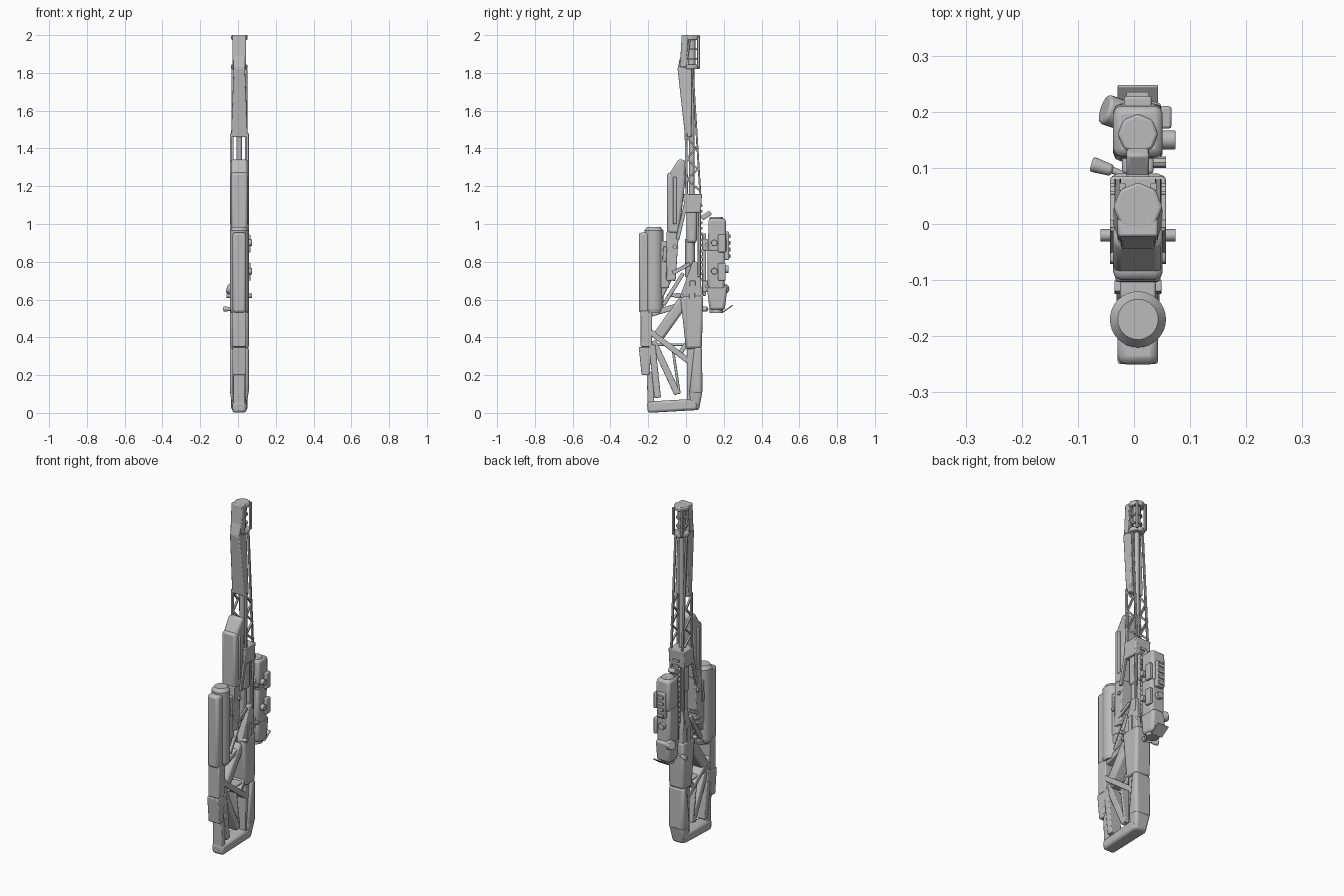
import bpy, bmesh, math
from mathutils import Vector, Matrix

if "Cube" in bpy.data.objects:
    bpy.data.objects.remove(bpy.data.objects["Cube"])

# Centre lines, half-widths and edge roundings shared by the parts
AXIS = 0.007
BORE, DRUM, SCOPE = 0.03, -0.17, 0.16
WIDE, BODY, SLIM, THIN, PLATE = 0.05, 0.044, 0.036, 0.02, 0.006
CRISP, SOFT, ROUND = 0.002, 0.005, 0.014
SIDES = (-1, 1)
parts = []

grey = bpy.data.materials.new("gunmetal_grey")
grey.use_nodes = True
COLOUR = (0.5, 0.5, 0.5, 1)
grey.diffuse_color = COLOUR
grey.node_tree.nodes["Principled BSDF"].inputs["Base Color"].default_value = COLOUR


def finish(name, bm, bevel):
    """Turn a bmesh into a grey object with softened edges."""
    bmesh.ops.recalc_face_normals(bm, faces=bm.faces)
    mesh = bpy.data.meshes.new(name)
    bm.to_mesh(mesh)
    bm.free()
    mesh.materials.append(grey)
    ob = bpy.data.objects.new(name, mesh)
    bpy.context.collection.objects.link(ob)
    if bevel:
        mod = ob.modifiers.new("soft_edges", "BEVEL")
        mod.width, mod.segments, mod.limit_method = bevel, 2, "ANGLE"
    parts.append(ob)


def limb(name, start, end, width, half, end_width=None, end_half=None, x=0, bevel=SOFT):
    """Tapered block between two (y, z) points, with half-widths along x."""
    start, end = Vector(start), Vector(end)
    across = (end - start).normalized().orthogonal() / 2
    bm = bmesh.new()
    rings = []
    for point, w, h in ((start, width, half), (end, end_width or width, end_half or half)):
        corners = [(-h, -w), (h, -w), (h, w), (-h, w)]
        rings.append([bm.verts.new((AXIS + x + cx, *(point + across * cw))) for cx, cw in corners])
    low, high = rings
    bm.faces.new(low)
    bm.faces.new(high)
    for i in range(len(low)):
        bm.faces.new((low[i - 1], low[i], high[i], high[i - 1]))
    finish(name, bm, bevel)


def block(name, y, bottom, top, depth, half, **options):
    """Upright limb centred on y."""
    limb(name, (y, bottom), (y, top), depth, half, **options)


def pair(name, start, end, width, x, half=PLATE, bevel=CRISP):
    """The same limb on the left and the right."""
    for side, label in zip(SIDES, ("right", "left")):
        limb(f"{label}_{name}", start, end, width, half, x=side * x, bevel=bevel)


def rod(name, start, end, radius, end_radius=None, sides=24, bevel=0):
    """Cylinder or cone between two points, with x measured from the centre plane."""
    start, end = Vector(start), Vector(end)
    along = end - start
    place = Matrix.Translation((start + end) / 2 + Vector((AXIS, 0, 0)))
    turn = along.to_track_quat("Z", "Y").to_matrix().to_4x4()
    bm = bmesh.new()
    bmesh.ops.create_cone(bm, cap_ends=True, segments=sides, radius1=radius,
                          radius2=end_radius or radius, depth=along.length, matrix=place @ turn)
    finish(name, bm, bevel)


def upright(name, y, bottom, top, radius, **options):
    rod(name, (0, y, bottom), (0, y, top), radius, **options)


# Barrel and muzzle cage
upright("barrel", BORE, 0.85, 1.9, ROUND)
upright("muzzle_core", BORE, 1.83, 1.99, THIN, sides=12)
for z in (1.82, 1.975):
    upright("muzzle_ring", BORE, z, z + 0.025, BODY, sides=8, bevel=SOFT)
for z in (1.87, 1.92):
    upright("muzzle_baffle", BORE, z, z + 0.01, 0.03, sides=12)
for side in SIDES:
    pair("muzzle_post", (BORE + side * SLIM, 1.83), (BORE + side * SLIM, 1.99), ROUND, x=0.028)
pair("muzzle_side_bar", (0, 1.84), (0.02, 1.98), 0.01, x=0.03)
limb("muzzle_front_plate", (-0.015, 1.83), (-0.005, 2), 0.035, SLIM)

# Barrel fin with its open lattice
limb("barrel_fin", (0.013, 1.46), (-0.008, 1.83), 0.035, BODY, end_width=0.075, end_half=0.03)
limb("fin_tip", (-0.02, 1.82), (-0.005, 1.95), WIDE, 0.03, end_width=THIN)
pair("lattice_rear_rail", (0.078, 1.12), (0.035, 1.82), 0.01, x=SLIM)
pair("lattice_front_rail", (0.004, 1.1), (0, 1.48), ROUND, x=BODY)
heights = [1.18 + i * 0.056 for i in range(6)]
for i, z in enumerate(heights[:-1]):
    front, rear = 0.005, 0.07 - i * 0.005
    ends = (rear, front) if i % 2 == 0 else (front, rear)
    pair("lattice_strut", (ends[0], z), (ends[1], heights[i + 1]), 0.01, x=BODY)

# Fore housing
limb("fore_housing", (-0.068, 0.95), (-0.05, 1.27), 0.065, BODY, end_width=0.1, bevel=ROUND)
limb("housing_nose", (-0.05, 1.24), (-0.018, 1.34), 0.095, BODY, end_width=0.04, bevel=ROUND)
limb("housing_rib", (-0.06, 1), (-0.06, 1.25), THIN, WIDE)
limb("lower_housing", (-0.08, 0.7), (-0.07, 0.96), WIDE, 0.04, end_width=0.065)
pair("housing_brace", (-0.045, 0.92), (0, 1.11), THIN, x=BODY)
pair("lower_brace", (-0.07, 0.74), (0.02, 0.79), THIN, x=SLIM)

# Receiver
limb("receiver_collar", (0.035, 1.06), (0.035, 1.16), 0.085, WIDE, end_width=0.1)
block("receiver", BORE, 0.9, 1.1, 0.055, SLIM, bevel=ROUND)
upright("receiver_tube", 0.022, 0.72, 0.92, 0.026)
block("top_rail", 0.07, 0.7, 1.12, THIN, 0.025)
for i in range(14):
    z = 0.7 + i * 0.03
    block("rail_tooth", 0.083, z, z + ROUND, 0.01, THIN, bevel=0)
pair("receiver_side_rail", (0.068, 0.72), (0.072, 1.1), ROUND, x=0.04)
limb("rear_receiver", (0.042, 0.34), (0.03, 0.62), 0.085, WIDE, end_width=0.12, bevel=ROUND)
limb("receiver_neck", (0.025, 0.6), (0.055, 0.8), 0.12, BODY, end_width=0.04)
pair("receiver_panel", (0.025, 0.45), (0.035, 0.7), 0.03, x=BODY)
for name, y, z, reach in (("receiver", -0.02, 0.62, 0.067), ("housing", -0.06, 0.88, WIDE)):
    rod(f"{name}_pin", (-reach, y, z), (reach, y, z), 0.011, sides=12)
rod("bolt_handle", (-0.02, 0.085, 0.55), (-0.055, 0.1, 0.55), PLATE)
rod("bolt_knob", (-0.045, 0.095, 0.55), (-0.083, 0.107, 0.55), 0.01, end_radius=ROUND, bevel=SOFT)

# Magazine drum and its mount
upright("drum", DRUM, 0.55, 0.965, WIDE, sides=32)
upright("drum_cap", DRUM, 0.965, 0.985, WIDE, end_radius=SLIM, sides=32)
upright("drum_base", DRUM, 0.53, 0.55, BODY, end_radius=WIDE, sides=32)
block("drum_front_shell", -0.22, 0.53, 0.955, 0.06, SLIM, bevel=ROUND)
block("drum_mount", -0.115, 0.66, 0.91, WIDE, 0.032)
pair("mount_clip", (-0.115, 0.8), (-0.11, 0.88), THIN, x=SLIM)
limb("mount_arm", (-0.14, 0.62), (-0.08, 0.74), 0.04, 0.028)

# Grip, trigger and front of the stock
limb("grip", (-0.15, 0.4), (-0.015, 0.59), 0.06, SLIM, bevel=ROUND)
limb("grip_upper_arm", (-0.12, 0.57), (-0.015, 0.74), THIN, 0.03)
block("grip_guard", -0.21, 0.35, 0.54, 0.06, SLIM)
limb("guard_bridge", (-0.2, 0.52), (-0.03, 0.57), 0.03, 0.03)
limb("trigger", (-0.1, 0.625), (-0.03, 0.62), 0.01, ROUND, end_width=0.03)
block("front_block", -0.215, 0.2, 0.35, 0.04, SLIM, end_width=0.07)
limb("front_post", (-0.185, 0.01), (-0.19, 0.22), 0.035, 0.03)

# Butt, cheek pad and spine
limb("butt", (-0.205, 0.03), (0.06, 0.045), 0.06, SLIM, end_half=BODY, bevel=ROUND)
limb("cheek_pad", (0.043, 0.015), (0.053, 0.12), WIDE, SLIM, end_width=0.07, end_half=WIDE, bevel=ROUND)
limb("cheek_pad_upper", (0.052, 0.1), (0.065, 0.35), 0.07, WIDE, end_width=0.04, bevel=ROUND)
block("stock_spine", BORE, 0.05, 0.48, 0.05, SLIM)

# Open struts of the stock
limb("stock_cross_strut", (-0.19, 0.43), (0.02, 0.27), 0.03, SLIM)
limb("stock_rear_strut", (-0.175, 0.38), (-0.045, 0.1), 0.035, 0.03)
limb("stock_front_strut", (-0.18, 0.36), (-0.15, 0.08), 0.035, SLIM)
limb("stock_inner_strut", (-0.07, 0.34), (-0.035, 0.1), ROUND, 0.03)
limb("stock_corner_strut", (-0.03, 0.32), (0.03, 0.4), 0.025, SLIM)
limb("stock_level_strut", (-0.15, 0.36), (0.01, 0.36), ROUND, 0.03)

# Scope on its mounts
block("scope_base", 0.096, 0.62, 0.95, THIN, THIN)
for z in (0.64, 0.86):
    block("scope_mount", 0.11, z, z + 0.06, 0.04, 0.028)
    rod("mount_screw", (THIN, 0.11, z + 0.03), (WIDE, 0.11, z + 0.03), 0.01, sides=8)
block("scope_hood", SCOPE + SOFT, 0.85, 1.03, 0.1, BODY, end_width=0.09, bevel=ROUND)
upright("scope_lens_rim", SCOPE, 1.02, 1.037, SLIM, sides=8, bevel=SOFT)
block("scope_body", SCOPE, 0.65, 0.87, 0.09, BODY, bevel=ROUND)
block("scope_rear", SCOPE + SOFT, 0.545, 0.67, 0.08, BODY, end_width=0.11, bevel=ROUND)
upright("eyepiece", SCOPE, 0.53, 0.56, SLIM)
block("scope_back_plate", 0.214, 0.81, 0.96, 0.028, 0.025)
for i in range(4):
    z = 0.82 + i * 0.035
    block("scope_rib", 0.228, z, z + THIN, ROUND, THIN, bevel=CRISP)
for z in (0.75, 0.9):
    rod("side_knob", (SLIM, 0.15, z), (0.067, 0.15, z), 0.017, sides=16, bevel=CRISP)
    block("side_box", 0.19, z - WIDE, z + BODY, 0.04, 0.01, x=WIDE)
rod("focus_dial", (-0.03, 0.195, 0.65), (-0.06, 0.205, 0.66), 0.027, bevel=SOFT)
rod("top_turret", (0, 0.19, 0.76), (0, 0.225, 0.76), THIN, sides=16, bevel=CRISP)
limb("eyepiece_flap", (0.19, 0.53), (0.247, 0.57), PLATE, SLIM, bevel=CRISP)
limb("sight_catch", (0.085, 1.03), (0.13, 1.06), 0.025, THIN)
rod("rear_button", (0, 0.08, 0.55), (0, 0.11, 0.55), ROUND, sides=12)

# Smooth shading with sharp edges kept
bpy.ops.object.select_all(action="DESELECT")
for ob in parts:
    ob.select_set(True)
bpy.context.view_layer.objects.active = parts[0]
bpy.ops.object.shade_smooth_by_angle(angle=math.radians(35))
